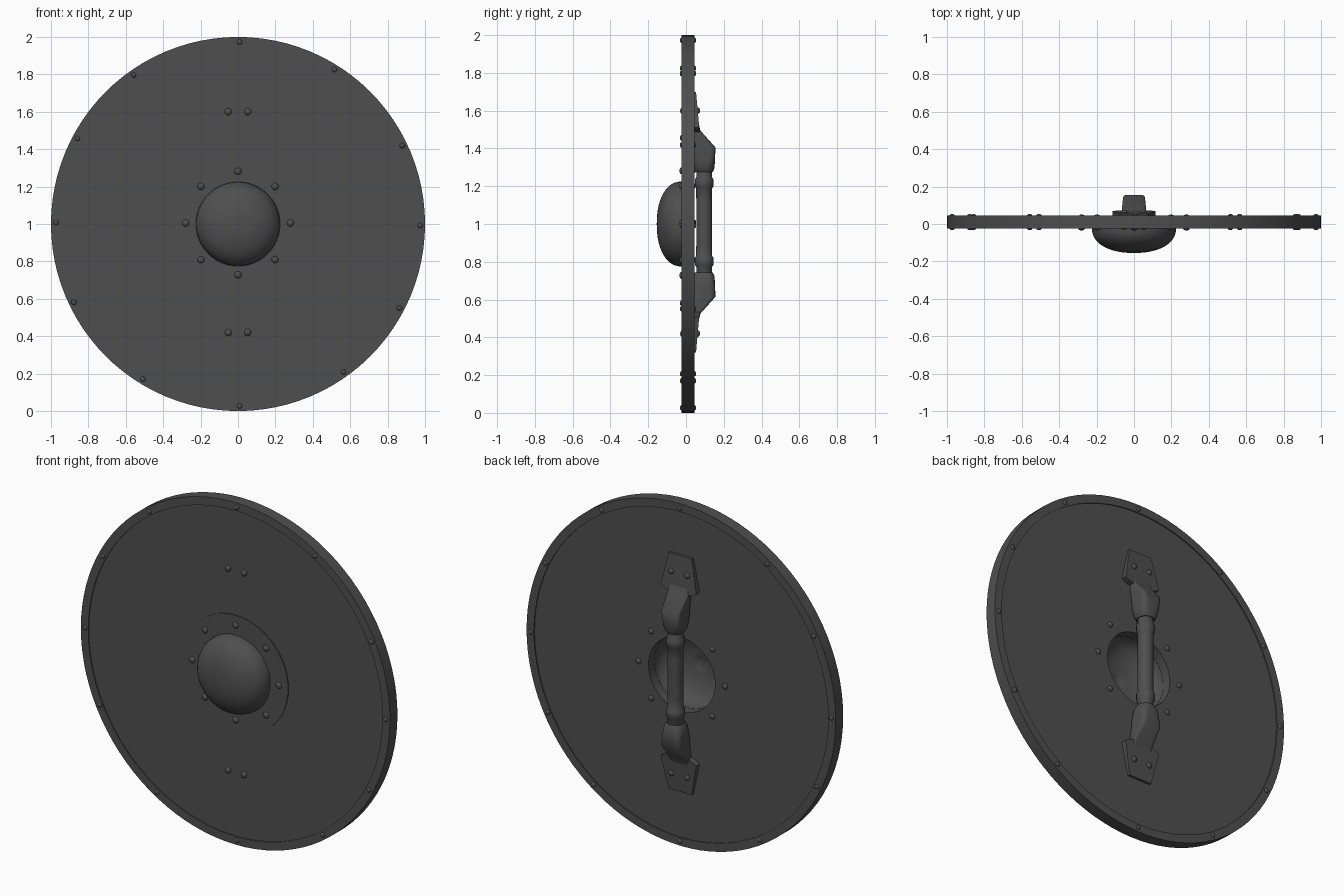
import bpy, bmesh
from math import sin, cos, pi, radians, copysign

if "Cube" in bpy.data.objects:
    bpy.data.objects.remove(bpy.data.objects["Cube"])

CZ = 1.0      # shield centre height
HZ = 1.01     # handle centre height

DARK = bpy.data.materials.new("dark_iron")
DARK.diffuse_color = (.078, .078, .078, 1)
DARK.use_nodes = True
DARK.node_tree.nodes["Principled BSDF"].inputs["Base Color"].default_value = DARK.diffuse_color


def make(name, verts, faces, angle=35):
    me = bpy.data.meshes.new(name)
    me.from_pydata(verts, [], faces)
    me.materials.append(DARK)
    bm = bmesh.new()
    bm.from_mesh(me)
    bmesh.ops.remove_doubles(bm, verts=bm.verts, dist=1e-5)
    bmesh.ops.recalc_face_normals(bm, faces=bm.faces)
    bm.to_mesh(me)
    bm.free()
    ob = bpy.data.objects.new(name, me)
    bpy.context.collection.objects.link(ob)
    bpy.ops.object.select_all(action='DESELECT')
    ob.select_set(True)
    bpy.context.view_layer.objects.active = ob
    bpy.ops.object.shade_smooth_by_angle(angle=radians(angle))
    return ob


def lathe(name, profile, n):
    """Spin a closed loop of (radius, y) points around the shield's y axis."""
    m = len(profile)
    verts = [(r * sin(2 * pi * i / n), y, CZ + r * cos(2 * pi * i / n))
             for i in range(n) for r, y in profile]
    faces = []
    for i in range(n):
        a, b = i * m, (i + 1) % n * m
        for j in range(m):
            k = (j + 1) % m
            faces.append((a + j, a + k, b + k, b + j))
    return make(name, verts, faces)


def loft(name, rings, angle=35):
    """Skin a list of equal-length rings and cap both ends."""
    n = len(rings[0])
    verts = [v for r in rings for v in r]
    faces = [(s * n + i, s * n + (i + 1) % n, (s + 1) * n + (i + 1) % n, (s + 1) * n + i)
             for s in range(len(rings) - 1) for i in range(n)]
    faces += [tuple(range(n)), tuple(range((len(rings) - 1) * n, len(rings) * n))]
    return make(name, verts, faces, angle)


def section(z, w, y0, y1, p, n=24):
    """Superellipse ring: p=2 is round, larger p is boxier."""
    def f(c):
        return copysign(abs(c) ** (2 / p), c)
    cy, h = (y0 + y1) / 2, (y1 - y0) / 2
    return [(w * f(cos(2 * pi * (i + .5) / n)), cy + h * f(sin(2 * pi * (i + .5) / n)), z)
            for i in range(n)]


def rivet(name, x, y, z, r, depth):
    bpy.ops.mesh.primitive_uv_sphere_add(segments=14, ring_count=8, radius=1,
                                         location=(x, y, z), rotation=(pi / 2, 0, 0))
    ob = bpy.context.object
    ob.name = name
    ob.scale = (r, r, depth)
    ob.data.materials.append(DARK)
    bpy.ops.object.shade_smooth()


# round board with a central hole behind the boss
lathe("board", [(.96, -.018), (.215, -.018), (.215, .039), (.96, .039)], 96)

# raised rim band
lathe("rim", [(1.0, -.024), (.952, -.024), (.952, .045), (1.0, .045)], 96)

# hollow boss with its flat flange
def dome(r, top, y0, steps=12):
    pts = []
    for i in range(steps + 1):
        t = pi / 2 * i / steps
        pts.append((r * cos(t) ** (2 / 2.2) if i < steps else 0.0,
                    y0 - top * sin(t) ** (2 / 2.2)))
    return pts

outer = [(.34, -.016), (.34, -.023)] + dome(.225, .132, -.023)
inner = dome(.214, .121, -.016)[::-1]
lathe("boss", outer + inner[1:], 64)

# boss rivets, showing on both faces
for i in range(8):
    a = pi / 4 * i
    x, z = .28 * sin(a), CZ + .005 + .277 * cos(a)
    rivet("boss_rivet_front", x, -.022, z, .019, .013)
    rivet("boss_rivet_back", x, .039, z, .017, .012)

# rim rivets, slightly uneven as hammered by hand
rim_angles = [0.5, 32, 64.5, 90.5, 117.5, 144.5, 179.5, 211.5, 244.5, 270.5, 298, 325]
for a in map(radians, rim_angles):
    x, z = .973 * sin(a), CZ + .973 * cos(a)
    rivet("rim_rivet_front", x, -.024, z, .014, .009)
    rivet("rim_rivet_back", x, .045, z, .014, .009)

# turned grip with collars
half = [(0, .042), (.12, .042), (.18, .043), (.19, .050), (.225, .050),
        (.238, .042), (.30, .042)]
grip = [(-d, r) for d, r in half[:0:-1]] + half
loft("grip", [section(HZ + d, r, .096 - r, .096 + r, 2) for d, r in grip])

for s, side in ((1, "upper"), (-1, "lower")):
    # swelling block that slopes down to the plate
    block = [(.266, .046, .046, .142, 2.2), (.285, .057, .040, .151, 2.8),
             (.33, .061, .036, .154, 4), (.395, .060, .036, .156, 7),
             (.485, .066, .036, .076, 8), (.53, .060, .036, .066, 8)]
    loft(side + "_handle_block",
         [section(HZ + s * d, *rest) for d, *rest in block], 45)

    # tapering fixing plate with edges falling towards the board
    outline = [(.075, .69), (.116, .50), (.062, .475),
               (-.062, .475), (-.116, .50), (-.075, .69)]
    base = [(x, .036, HZ + s * d) for x, d in outline]
    top = [(x, .053 + (.69 - d) * .09, HZ + s * d) for x, d in outline]
    loft(side + "_handle_plate", [base, top])

    # paired rivets through the plate
    for x in (-.052, .052):
        z = HZ + s * .59
        rivet(side + "_handle_rivet_front", x, -.018, z, .019, .013)
        rivet(side + "_handle_rivet_back", x, .062, z, .017, .013)
